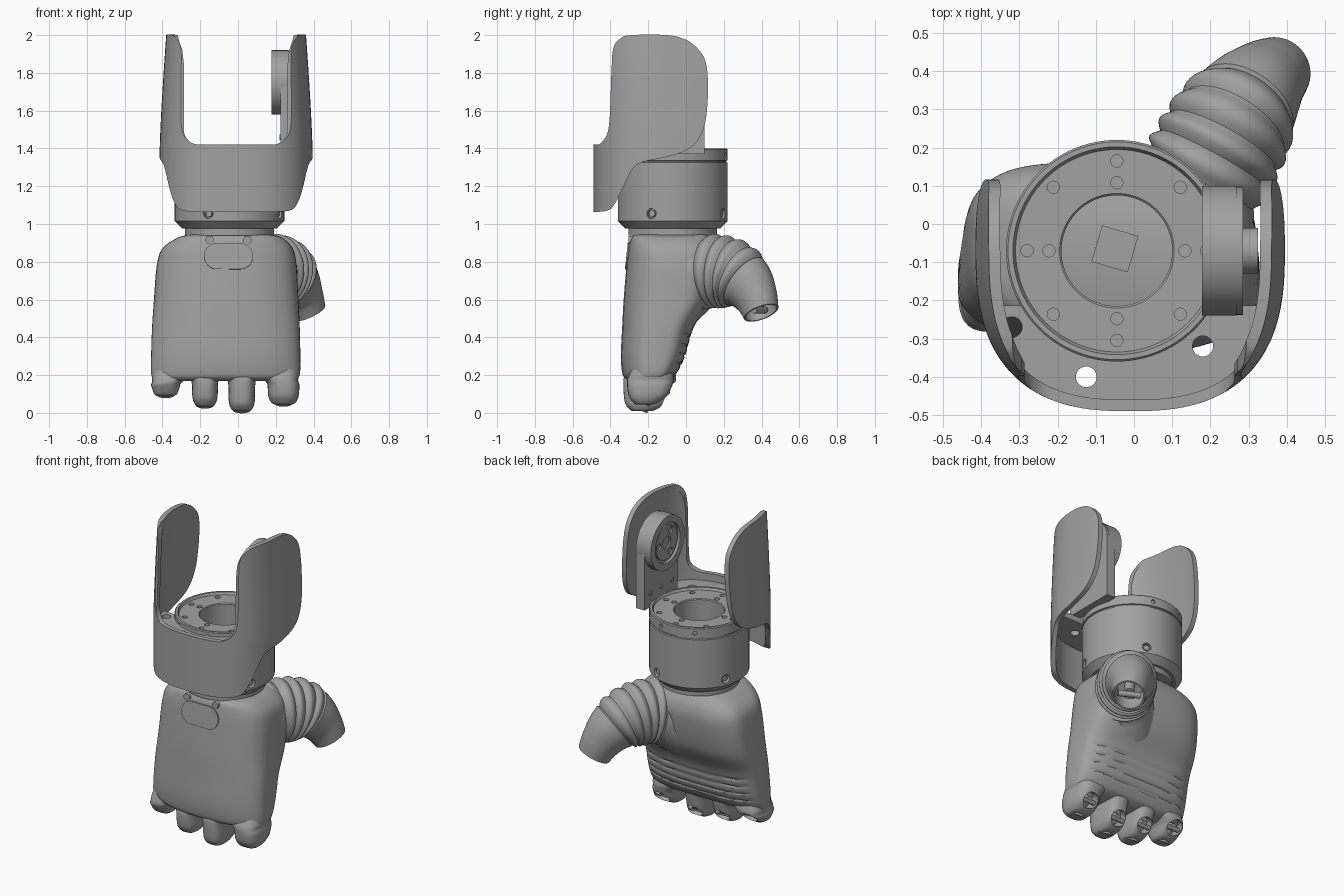
import bpy, bmesh, math
from mathutils import Vector, Matrix

cube = bpy.data.objects.get("Cube")
if cube:
    bpy.data.objects.remove(cube)

grey = bpy.data.materials.new("mid_grey")
grey.use_nodes = True
grey.diffuse_color = (0.36, 0.36, 0.36, 1)
grey.node_tree.nodes["Principled BSDF"].inputs["Base Color"].default_value = grey.diffuse_color


def finish(name, bm):
    bmesh.ops.recalc_face_normals(bm, faces=bm.faces)
    mesh = bpy.data.meshes.new(name)
    bm.to_mesh(mesh)
    bm.free()
    ob = bpy.data.objects.new(name, mesh)
    bpy.context.collection.objects.link(ob)
    mesh.materials.append(grey)
    shade(ob)
    return ob


def shade(ob):
    bpy.ops.object.select_all(action="DESELECT")
    ob.select_set(True)
    bpy.context.view_layer.objects.active = ob
    bpy.ops.object.shade_smooth_by_angle(angle=math.radians(35))


def apply(ob, kind, **settings):
    bpy.context.view_layer.objects.active = ob
    mod = ob.modifiers.new(kind, kind)
    for key, value in settings.items():
        setattr(mod, key, value)
    bpy.ops.object.modifier_apply(modifier=mod.name)


def boolean(ob, cutter, operation="DIFFERENCE"):
    apply(ob, "BOOLEAN", object=cutter, operation=operation, solver="EXACT")
    bpy.data.objects.remove(cutter)
    shade(ob)


def loft(name, rings, closed=True, caps=True, wrap=False):
    bm = bmesh.new()
    rows = [[bm.verts.new(p) for p in ring] for ring in rings]
    n = len(rows[0])
    for a, b in zip(rows, rows[1:] + rows[:1] if wrap else rows[1:]):
        for i in range(n if closed else n - 1):
            j = (i + 1) % n
            bm.faces.new((a[i], a[j], b[j], b[i]))
    if caps:
        bm.faces.new(rows[0])
        bm.faces.new(rows[-1])
    return finish(name, bm)


def cylinders(name, items, sides=32):
    """Each item is start, end, radius."""
    bm = bmesh.new()
    for p, q, r in items:
        p, q = Vector(p), Vector(q)
        m = Matrix.Translation((p + q) / 2) @ (q - p).to_track_quat("Z", "Y").to_matrix().to_4x4()
        bmesh.ops.create_cone(bm, cap_ends=True, segments=sides, radius1=r, radius2=r,
                              depth=(q - p).length, matrix=m)
    return finish(name, bm)


def prism(name, pts, place, lo, hi):
    return loft(name, [[place(u, v, w) for u, v in pts] for w in (lo, hi)])


def curve(rows, t):
    """Smooth interpolation through a list of tuples, t from 0 to 1."""
    s = t * (len(rows) - 1)
    i = min(int(s), len(rows) - 2)
    f = s - i
    p0, p1, p2, p3 = (rows[max(0, min(len(rows) - 1, i + k))] for k in (-1, 0, 1, 2))
    return [b + 0.5 * f * (c - a + f * (2 * a - 5 * b + 4 * c - d + f * (3 * (b - c) + d - a)))
            for a, b, c, d in zip(p0, p1, p2, p3)]


def power(v, e):
    return math.copysign(abs(v) ** e, v)


def oval(x0, x1, y0, y1, z, e=3.8, n=64):
    return [Vector(((x0 + x1) / 2 + (x1 - x0) / 2 * power(math.cos(a), 2 / e),
                    (y0 + y1) / 2 + (y1 - y0) / 2 * power(math.sin(a), 2 / e), z))
            for a in (2 * math.pi * i / n for i in range(n))]


def circle(r, n, start=0):
    return [(r * math.cos(start + 2 * math.pi * i / n), r * math.sin(start + 2 * math.pi * i / n))
            for i in range(n)]


# Palm, arched across the front, with shallow grip grooves on the back
sections = [(.168, -.4, .27, -.29, -.14), (.18, -.445, .31, -.32, -.09), (.21, -.46, .328, -.337, -.05),
            (.3, -.46, .33, -.345, -.005), (.45, -.455, .327, -.338, .04), (.6, -.445, .32, -.33, .125),
            (.78, -.43, .31, -.315, .16), (.87, -.4, .29, -.305, .15), (.927, -.32, .235, -.293, .115),
            (.945, -.25, .17, -.265, .09)]
rings = []
for i in range(141):
    z, x0, x1, y0, y1 = curve(sections, i / 140)
    ring = oval(x0, x1, y0, y1, z)
    for p in ring:
        level = (z - .25 - .15 * (p.x + .1) ** 2) / .05
        if p.y > y1 - .04 and -.5 < level < 3.5:
            p.y -= .008 * max(0, math.cos(2 * math.pi * level)) ** 4
        front = max(0, min(1, (y1 - .05 - p.y) / (y1 - y0 - .05)))
        p.y += front * (.085 if p.x < -.06 else .055) * (abs(p.x + .06) / .4) ** 2
    rings.append(ring)
loft("palm", rings)

# Four finger stubs with open sockets, links and end caps
for k, (x, w, b, lean, back) in enumerate([(-.383, .077, .09, .03, .05), (-.175, .068, .035, 0, .01),
                                           (.02, .07, .01, 0, 0), (.241, .083, .045, -.028, .02)]):
    profile = [(b, .6, -.285, -.18), (b + .012, .8, -.302, -.15), (b + .05, .98, -.325, -.1),
               (.165, 1.04, -.332, -.075), (.205, 1.28, -.32, -.075), (.26, 1.1, -.29, -.1)]
    rings = []
    for i in range(26):
        z, s, y0, y1 = curve(profile, i / 25)
        c = x + lean * max(0, min(1, (z - .15) / .055))
        rings.append(oval(c - w * s, c + w * s, y0 + back, y1 + back * .4, z, 2.8, 32))
    finger = loft(f"finger_stub_{k + 1}", rings)
    mouth, inward = Vector((x, -.115 + back * .4, b + .055)), Vector((0, -.8, .6))
    boolean(finger, cylinders("socket_cutter", [(mouth - inward * .1, mouth + inward * .06, .05)]))
    pin = mouth + Vector((0, -.02, .005))
    cylinders(f"finger_link_{k + 1}", [(pin - Vector((.052, 0, 0)), pin + Vector((.052, 0, 0)), .014),
                                       (mouth + inward * .07, mouth + inward * .01, .022)], 20)
    cylinders(f"finger_cap_{k + 1}", [((x, -.22 + back * .7, b + .08), (x, -.252 + back * .7, b + .008), .05)])

# Back-of-hand cover plate and two screws
pill = [(-.05 + (.06 if u > 0 else -.06) + u, v) for u, v in circle(.07, 32, .05)]
cover = prism("cover_plate", pill, lambda u, v, w: (u, w, v), -.004, .004)
cover.location = (0, -.312, .83)
cover.rotation_euler = (math.radians(-6), 0, 0)
cylinders("cover_screws", [((x, -.304, .915), (x, -.25, .915), .022) for x in (-.15, .05)], 20)

# Thumb: fairing and ribbed sleeve bending down into a smooth hollow tip
path = [(.04, -.05, .685, .23), (.115, .035, .73, .205), (.172, .11, .75, .188), (.215, .185, .748, .186),
        (.257, .26, .728, .175), (.3, .325, .68, .15), (.338, .37, .61, .122), (.372, .398, .53, .1)]


def thumb_ring(t, r):
    p = Vector(curve(path, t)[:3])
    d = (Vector(curve(path, min(1, t + .01))[:3]) - Vector(curve(path, max(0, t - .01))[:3])).normalized()
    side = d.cross(Vector((0, 0, 1))).normalized()
    up = side.cross(d)
    return [p + side * u * (.87 + .06 * t) + up * v for u, v in circle(r, 48)]


rings = []
for i in range(121):
    t = i / 120
    r = curve(path, t)[3]
    if .22 < t < .67:
        r += .022 * abs(math.sin(math.pi * (t - .22) / .09)) - .012
    rings.append(thumb_ring(t, r))
rings += [thumb_ring(1, .09), thumb_ring(.9, .09), thumb_ring(.84, .08)]
loft("thumb_sleeve", rings)
tip, axis = Vector((.362, .388, .55)), Vector((.3, .3, -.9)).normalized()
cylinders("thumb_link", [(tip - axis * .1, tip - axis * .01, .03),
                         (tip + Vector((-.06, .03, -.005)), tip + Vector((.06, -.03, -.005)), .018)], 20)

# Wrist drum with bore, recessed deck and screw holes
cx, cy = -.045, -.07
wall = [(.145, .94), (.235, .94), (.235, .975), (.25, .975), (.29, 1.015), (.29, 1.325), (.283, 1.328),
        (.283, 1.334), (.29, 1.337), (.29, 1.395), (.285, 1.4), (.272, 1.4), (.265, 1.385),
        (.15, 1.385), (.145, 1.38)]
drum = loft("wrist_drum", [[(cx + r * u, cy + r * v, z) for r, z in wall] for u, v in circle(1, 96)],
            caps=False, wrap=True)
deck = circle(.235, 8) + circle(.178, 4)
holes = [((cx + u, cy + v, 1.35), (cx + u, cy + v, 1.42), .016) for u, v in deck]


def radial(deg, z, r, depth):
    u, v = math.cos(math.radians(deg)), math.sin(math.radians(deg))
    return ((cx + (.29 - depth) * u, cy + (.29 - depth) * v, z), (cx + .32 * u, cy + .32 * v, z), r)


holes += [radial(d, 1.367, .013, .012) for d in (75, 120, -75, -120)]
holes += [radial(d, 1.055, .027, .03) for d in (-113, -23, 67, 157)]
boolean(drum, cylinders("hole_cutter", holes, 20))
for k, d in enumerate((-113, -23, 67, 157)):
    a, b, r = radial(d, 1.055, .017, .035)
    cylinders(f"drum_screw_{k + 1}", [(a, Vector(a).lerp(Vector(b), .4), r)], 20)
prism("drum_core", [(u - .05, v - .065) for u, v in circle(.07, 4, .5)],
      lambda u, v, w: (u, v, w), .93, 1.0)


# Forearm guard: curved wall trimmed by a side profile and a front opening
def guard_point(deg, a, z, inset=0):
    u, v = math.cos(math.radians(deg)), math.sin(math.radians(deg))
    depth = (.42 if v < 0 else .5) - inset
    return (-.01 + (a - inset) * power(u, 2 / 2.6), -.07 + depth * power(v, 2 / 2.6), z)


rings = []
for i in range(31):
    z = 1.0 + i * .035
    a = .405 - .035 * max(0, (z - 1.38) / .62) ** 1.3
    rings.append([guard_point(-215 + 250 * j / 120, a, z) for j in range(121)])
guard = loft("forearm_guard", rings, closed=False, caps=False)
apply(guard, "SOLIDIFY", thickness=.03, offset=-1)
trim = [(-.53, 1.062), (-.42, 1.07), (-.375, 1.11), (-.33, 1.2), (-.29, 1.28), (-.24, 1.325), (-.1, 1.355),
        (.0, 1.39), (.06, 1.44), (.1, 1.53), (.115, 1.66), (.115, 1.78), (.1, 1.87), (.06, 1.93),
        (0, 1.975), (-.1, 2.0), (-.29, 2.0), (-.35, 1.98), (-.385, 1.93), (-.395, 1.8), (-.405, 1.55),
        (-.425, 1.46), (-.47, 1.425), (-.53, 1.42)]
trim = [curve(trim, i / 138) for i in range(139)]
boolean(guard, prism("side_trim", trim, lambda u, v, w: (w, u, v), -1, 1), "INTERSECT")
arc = [(.195 + .08 * math.sin(i * math.pi / 32), 1.5 - .08 * math.cos(i * math.pi / 32)) for i in range(17)]
gap = arc + [(.275, 1.85), (.283, 1.92), (.3, 1.97), (.33, 2.1)]
gap += [(-x, z) for x, z in reversed(gap)]
boolean(guard, prism("front_trim", gap, lambda u, v, w: (u - .012, w, v), -.7, -.1))

# Shelf joining the guard to the drum
shelf_edge = [guard_point(-165 + 150 * j / 48, .4, 0, .015)[:2] for j in range(49)]
shelf = prism("guard_shelf", shelf_edge, lambda u, v, w: (u, v, w), 1.335, 1.372)
cuts = [((x, y, 1.2), (x, y, 1.5), .027) for x, y in ((-.125, -.4), (.18, -.32), (-.32, -.27))]
boolean(shelf, cylinders("shelf_cutter", cuts + [((cx, cy, 1.2), (cx, cy, 1.5), .28)], 64))

# Joint ear: upright arm, round actuator with recessed face, hub
arm = [(-.07 + u, 1.75 + v) for u, v in circle(.168, 48) if v >= -.001] + [(-.238, 1.37), (.098, 1.37)]
prism("joint_arm", arm, lambda u, v, w: (w, u, v), .225, .285)
hub = (-.07, 1.75)
actuator = cylinders("actuator", [((.178, *hub), (.268, *hub), .17)], 64)
boolean(actuator, cylinders("face_cutter", [((.1, *hub), (.195, *hub), .125)], 48))
plate = cylinders("actuator_face", [((.185, *hub), (.24, *hub), .108)], 48)
spots = [((.1, hub[0] + u, hub[1] + v), (.2, hub[0] + u, hub[1] + v), .022) for u, v in circle(.078, 3)]
boolean(plate, cylinders("spot_cutter", spots + [((.1, *hub), (.215, *hub), .04)], 24))
cylinders("joint_hub", [((.27, *hub), (.325, *hub), .06)])
cylinders("arm_screws", [((.219, -.07 + u, 1.46), (.24, -.07 + u, 1.46), .014) for u in (-.11, 0, .11)], 16)
